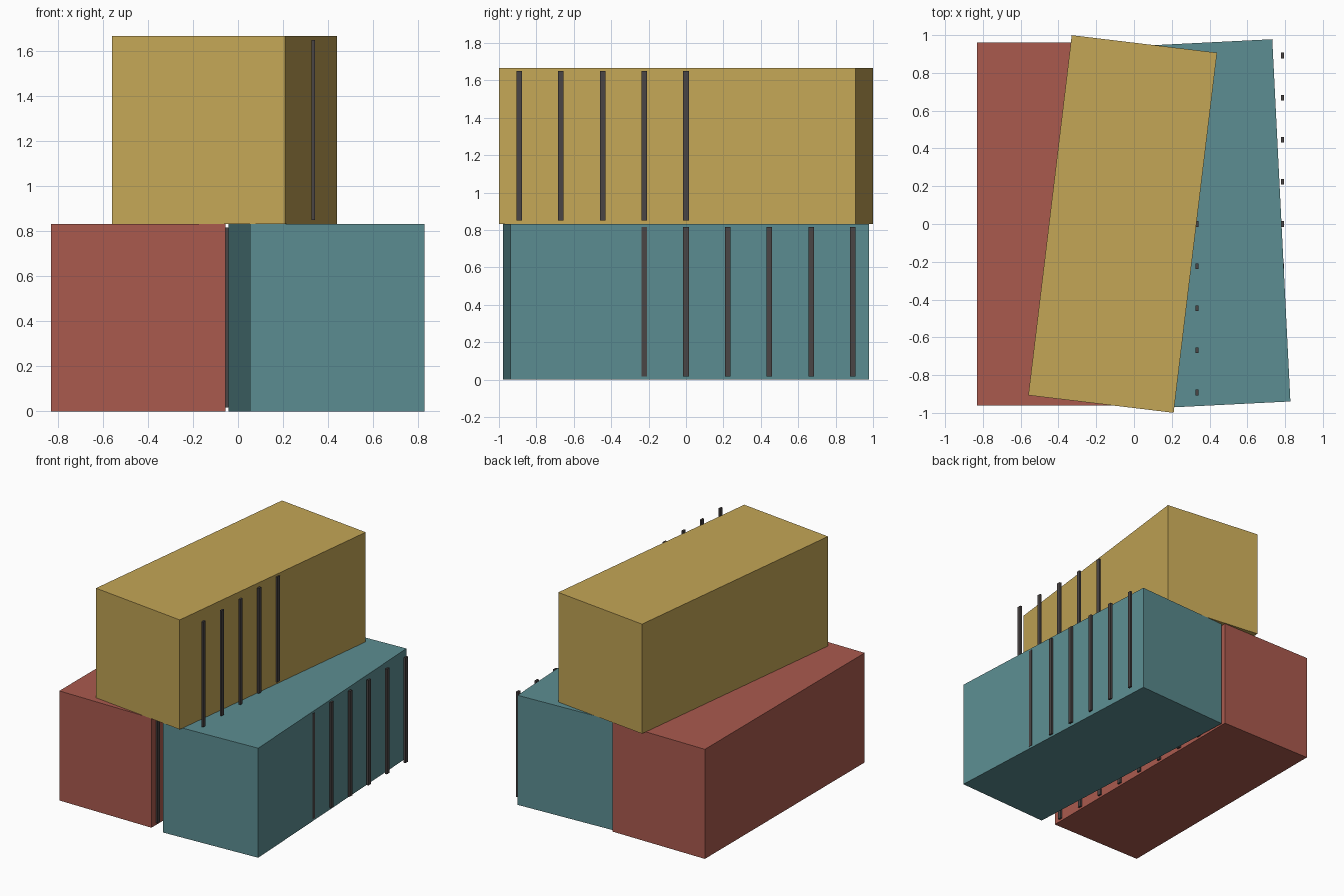
import bpy
import math

if "Cube" in bpy.data.objects:
    bpy.data.objects.remove(bpy.data.objects["Cube"])

WIDTH, LENGTH, HEIGHT = 0.775, 1.92, 0.833
RIB_COUNT, RIB_SPACING = 9, 0.223
RIB_SIZE = (0.015, 0.03, 0.80)


def material(name, color):
    mat = bpy.data.materials.new(name)
    mat.diffuse_color = (*color, 1.0)
    mat.use_nodes = True
    mat.node_tree.nodes["Principled BSDF"].inputs["Base Color"].default_value = mat.diffuse_color
    return mat


def box(name, size, center, mat, turn=0.0):
    bpy.ops.mesh.primitive_cube_add(size=1, location=center)
    obj = bpy.context.object
    obj.name = name
    obj.scale = size
    bpy.ops.object.transform_apply(location=False, rotation=False, scale=True)
    obj.rotation_euler.z = turn
    obj.data.materials.append(mat)
    return obj


dark = material("dark grey", (0.068, 0.058, 0.058))


def container(name, x, z, turn, mat):
    # Plain box body, turned about its centre
    mid = z + HEIGHT / 2
    box(name + "_container", (WIDTH, LENGTH, HEIGHT), (x, 0, mid), mat, turn)
    # Row of upright ribs on the right side; the row stays square to the axes
    for i in range(RIB_COUNT):
        y = (i - (RIB_COUNT - 1) / 2) * RIB_SPACING
        box(f"{name}_rib_{i + 1}", RIB_SIZE,
            (x + WIDTH / 2 + 0.0065, y, mid), dark)


# Two containers on the ground, one stacked across them
container("red", -0.4435, 0, 0.0, material("brick red", (0.402, 0.102, 0.076)))
container("teal", 0.393, 0, 0.05, material("teal", (0.107, 0.270, 0.287)))
container("yellow", -0.06, HEIGHT, -0.12, material("ochre yellow", (0.552, 0.381, 0.093)))
